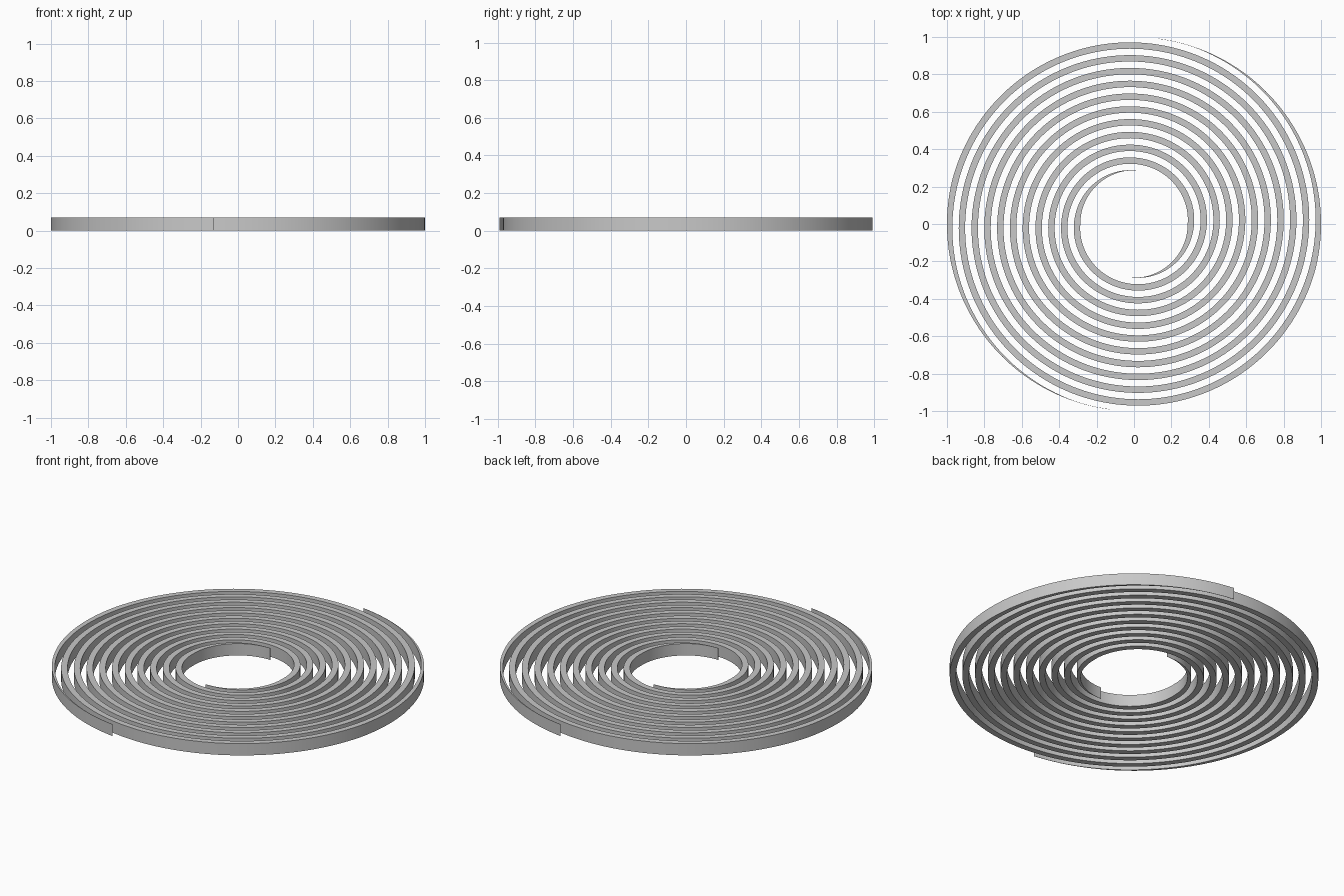
import bpy, bmesh, math

cube = bpy.data.objects.get("Cube")
if cube:
    bpy.data.objects.remove(cube, do_unlink=True)

HEIGHT = 0.07
INNER_R, OUTER_R = 0.287, 1.0      # the bands are trimmed to this ring
PITCH = 0.1368                     # radial growth per turn of one arm
BAND = PITCH / 4                   # radial width of a band
SLIVER = 0.0015                    # thickness left at the tapered tips
START, END = math.radians(-92), math.radians(82.5 + 5 * 360)
STEPS = 900

grey = bpy.data.materials.new("plain grey")
grey.use_nodes = True
colour = (0.58, 0.58, 0.58, 1)
grey.diffuse_color = colour
grey.node_tree.nodes["Principled BSDF"].inputs["Base Color"].default_value = colour


def band_edges(angle):
    """Inner and outer radius of the band, trimmed to the ring."""
    outer = INNER_R + PITCH * (angle + math.pi / 2) / math.tau
    inner = min(max(outer - BAND, INNER_R), OUTER_R - SLIVER)
    outer = max(min(outer, OUTER_R), INNER_R + SLIVER)
    return inner, outer


def spiral_arm(name, turn):
    bm = bmesh.new()
    previous = None
    for i in range(STEPS + 1):
        angle = START + (END - START) * i / STEPS
        inner, outer = band_edges(angle)
        c, s = math.cos(angle + turn), math.sin(angle + turn)
        section = [bm.verts.new((r * c, r * s, z)) for r, z in
                   ((inner, 0), (outer, 0), (outer, HEIGHT), (inner, HEIGHT))]
        if previous:
            for a in range(4):
                b = (a + 1) % 4
                bm.faces.new((previous[a], previous[b], section[b], section[a]))
        if i in (0, STEPS):
            bm.faces.new(section)
        previous = section
    bmesh.ops.recalc_face_normals(bm, faces=bm.faces)
    mesh = bpy.data.meshes.new(name)
    bm.to_mesh(mesh)
    bm.free()
    mesh.materials.append(grey)
    obj = bpy.data.objects.new(name, mesh)
    bpy.context.collection.objects.link(obj)
    bpy.ops.object.select_all(action='DESELECT')
    obj.select_set(True)
    bpy.context.view_layer.objects.active = obj
    bpy.ops.object.shade_smooth_by_angle(angle=math.radians(30))


# Two interleaved arms, half a turn apart
spiral_arm("spiral_arm_first", 0)
spiral_arm("spiral_arm_second", math.pi)
